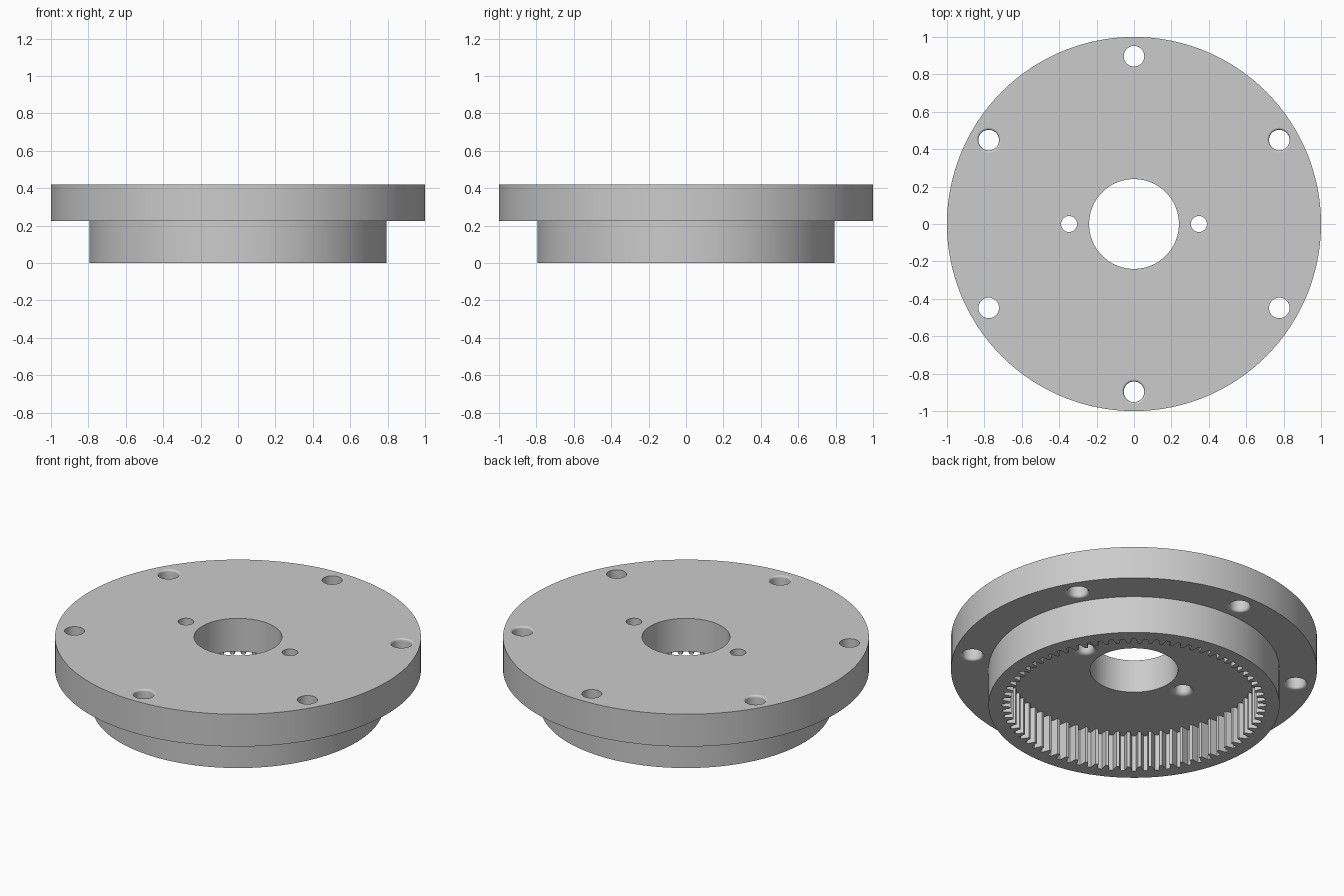
import bpy, bmesh
from math import pi, sin, cos, radians
from mathutils import Matrix, Vector

cube = bpy.data.objects.get("Cube")
if cube:
    bpy.data.objects.remove(cube)

FLANGE_Z, TOP_Z = 0.225, 0.42
CEILING_Z = 0.22
TEETH, ROOT_R, TIP_R = 72, 0.72, 0.675

grey = bpy.data.materials.new("plain grey")
grey.use_nodes = True
colour = (0.6, 0.6, 0.6, 1)
grey.diffuse_color = colour
grey.node_tree.nodes["Principled BSDF"].inputs["Base Color"].default_value = colour


def lathe(bm, profile, steps, centre=(0, 0)):
    """Revolve a closed (radius, z) loop; points on the axis make caps."""
    start = [bm.verts.new((r, 0, z)) for r, z in profile]
    edges = [bm.edges.new((a, b)) for a, b in zip(start, start[1:] + start[:1])]
    made = set(start)
    before = set(bm.verts)
    bmesh.ops.spin(bm, geom=start + edges, cent=(0, 0, 0), axis=(0, 0, 1),
                   angle=2 * pi, steps=steps, use_merge=True)
    made |= set(bm.verts) - before
    bmesh.ops.translate(bm, verts=[v for v in made if v.is_valid],
                        vec=(centre[0], centre[1], 0))


def finish(bm, name):
    bmesh.ops.remove_doubles(bm, verts=bm.verts, dist=1e-5)
    bmesh.ops.dissolve_degenerate(bm, edges=bm.edges, dist=1e-6)
    bmesh.ops.recalc_face_normals(bm, faces=bm.faces)
    mesh = bpy.data.meshes.new(name)
    bm.to_mesh(mesh)
    bm.free()
    obj = bpy.data.objects.new(name, mesh)
    bpy.context.collection.objects.link(obj)
    return obj


def cut(target, cutter):
    cutter.hide_render = True
    mod = target.modifiers.new("cut", 'BOOLEAN')
    mod.operation, mod.solver, mod.object = 'DIFFERENCE', 'EXACT', cutter
    graph = bpy.context.evaluated_depsgraph_get()
    mesh = bpy.data.meshes.new_from_object(target.evaluated_get(graph))
    target.modifiers.clear()
    target.data = mesh
    bpy.data.objects.remove(cutter)


def hole_profile(r, low, low_round, top_round):
    """Half section of a through hole with rounded lips."""
    points = [(0, low - 0.03), (r + low_round, low - 0.03)]
    for i in range(7):
        a = pi / 2 * i / 6
        points.append((r + low_round * (1 - sin(a)), low + low_round * (1 - cos(a))))
    if top_round:
        for i in range(7):
            a = pi / 2 * i / 6
            points.append((r + top_round * (1 - cos(a)), TOP_Z - top_round * (1 - sin(a))))
        points.append((r + top_round, TOP_Z + 0.03))
    else:
        points.append((r, TOP_Z + 0.03))
    return points + [(0, TOP_Z + 0.03)]


# Stepped body: wide flange over a narrower skirt, with the centre bore
bm = bmesh.new()
lathe(bm, [(0.24, 0), (0.795, 0), (0.795, FLANGE_Z), (1, FLANGE_Z),
           (1, TOP_Z), (0.24, TOP_Z)], 128)
body = finish(bm, "ring_gear_housing")
body.data.materials.append(grey)

# Toothed recess, open at the bottom
bm = bmesh.new()
outline = []
for t in range(TEETH):
    for share, r in ((-0.17, ROOT_R), (0.17, ROOT_R), (0.36, TIP_R), (0.64, TIP_R)):
        a = 2 * pi * (t + share) / TEETH
        outline.append(bm.verts.new((r * cos(a), r * sin(a), -0.1)))
floor = bm.faces.new(outline)
walls = bmesh.ops.extrude_face_region(bm, geom=[floor])
bmesh.ops.translate(bm, vec=(0, 0, CEILING_Z + 0.1),
                    verts=[g for g in walls["geom"] if isinstance(g, bmesh.types.BMVert)])
cut(body, finish(bm, "recess_cutter"))

# Six flange bolt holes, every other one rounded on top, and two inner holes
bm = bmesh.new()
for i in range(6):
    a = radians(30 + 60 * i)
    lathe(bm, hole_profile(0.055, FLANGE_Z, 0.014, 0 if i % 2 else 0.012), 40,
          (0.897 * cos(a), 0.897 * sin(a)))
for x in (-0.347, 0.347):
    lathe(bm, hole_profile(0.043, CEILING_Z, 0.025, 0), 40, (x, 0))
cut(body, finish(bm, "hole_cutter"))

# Smooth the round walls, keep flat faces and tooth edges crisp
bm = bmesh.new()
bm.from_mesh(body.data)
bm.normal_update()
for f in bm.faces:
    f.smooth = True
    f.material_index = 0
for e in bm.edges:
    flat = [abs(f.normal.z) > 0.999 for f in e.link_faces]
    e.smooth = (len(flat) == 2 and flat[0] == flat[1]
                and e.calc_face_angle(0) < radians(25))
bm.to_mesh(body.data)
bm.free()
